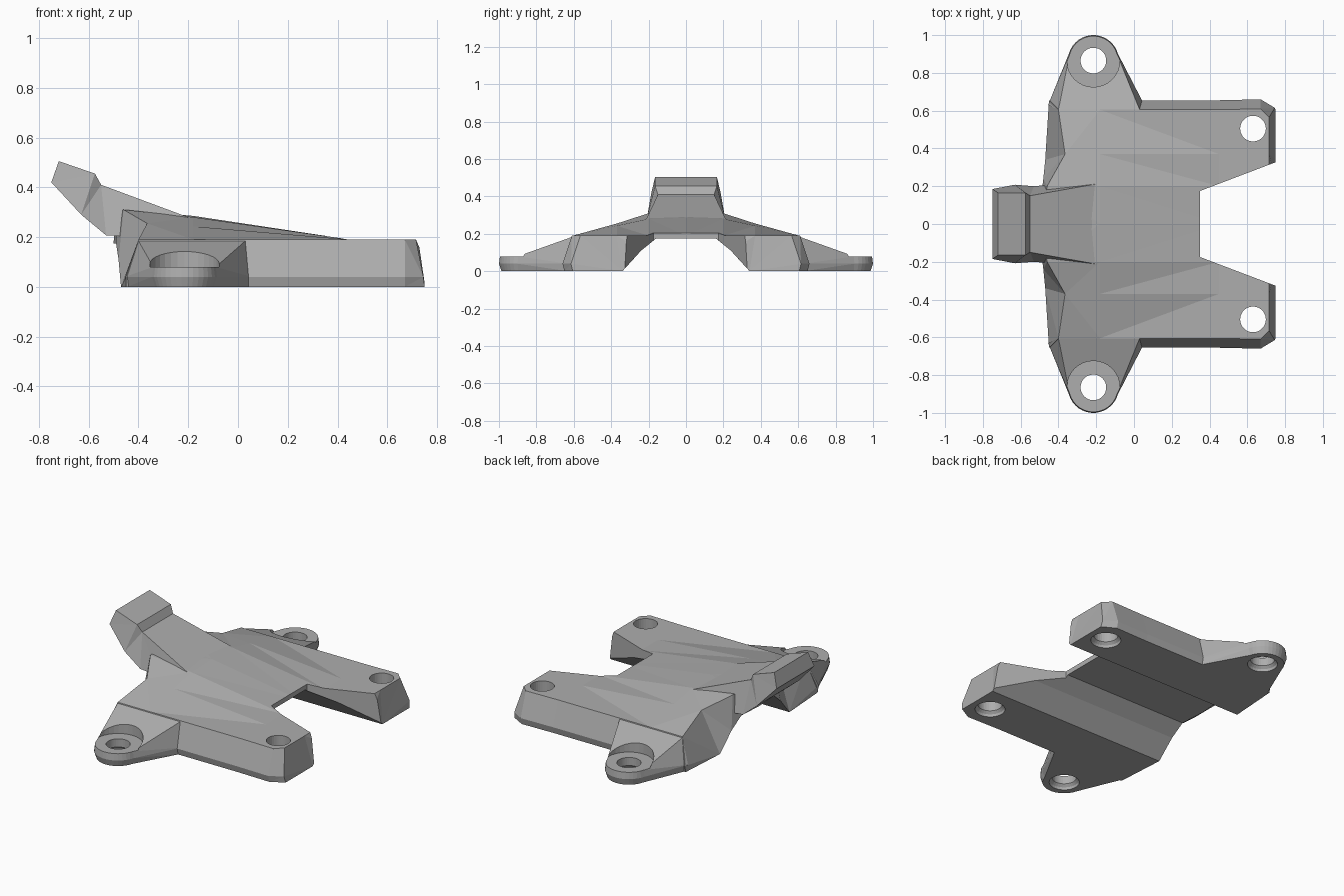
import bpy, bmesh, math

cube = bpy.data.objects.get("Cube")
if cube:
    bpy.data.objects.remove(cube, do_unlink=True)

grey = bpy.data.materials.new("light_grey")
grey.use_nodes = True
colour = (0.42, 0.42, 0.42, 1)
grey.diffuse_color = colour
grey.node_tree.nodes["Principled BSDF"].inputs["Base Color"].default_value = colour


def make(name, bm):
    bmesh.ops.recalc_face_normals(bm, faces=bm.faces)
    mesh = bpy.data.meshes.new(name)
    bm.to_mesh(mesh)
    bm.free()
    mesh.materials.append(grey)
    ob = bpy.data.objects.new(name, mesh)
    bpy.context.scene.collection.objects.link(ob)
    return ob


def loft(name, rings):
    """Closed solid through rings that have equal point counts."""
    bm = bmesh.new()
    rows = [[bm.verts.new(p) for p in ring] for ring in rings]
    n = len(rows[0])
    for a, b in zip(rows, rows[1:]):
        for i in range(n):
            j = (i + 1) % n
            bm.faces.new((a[i], a[j], b[j], b[i]))
    bm.faces.new(rows[0])
    bm.faces.new(rows[-1])
    bmesh.ops.triangulate(bm, faces=[f for f in bm.faces if len(f.verts) == 4])
    return make(name, bm)


def combine(target, other, operation):
    mod = target.modifiers.new(operation, 'BOOLEAN')
    mod.operation, mod.solver, mod.object = operation, 'EXACT', other
    bpy.context.view_layer.objects.active = target
    bpy.ops.object.modifier_apply(modifier=mod.name)
    bpy.data.objects.remove(other, do_unlink=True)


def circle(x, y, z, r, n=32):
    return [(x + r * math.cos(math.tau * i / n), y + r * math.sin(math.tau * i / n), z)
            for i in range(n)]


# Body: half cross-sections from the channel ceiling round to the top ridge
def section(xs, outer, top):
    under = [(0, .175), (.16, .175), (.24, .11), (.34, 0)]
    side = [(outer - .01, 0), (outer, .04), (outer - .05, .19)]
    crown = list(zip((.37, .2, 0), top))
    pts = under + side + crown
    if not isinstance(xs, list):
        xs = [xs] * len(pts)
    return [(x, y, z) for x, (y, z) in zip(xs, pts)]


back_edge = [-.5, -.49, -.48, -.47, -.45, -.45, -.4, -.365, -.46, -.49]
front_edge = [.75, .75, .75, .75, .75, .745, .715, .715, .715, .715]
stations = [section(back_edge, .655, (.255, .31, .31)),
            section(-.18, .655, (.243, .28, .285)),
            section(.45, .655, (.19, .19, .19)),
            section(.67, .66, (.19, .19, .19)),
            section(front_edge, .615, (.19, .19, .19))]
bm = bmesh.new()
rows = [[bm.verts.new(p) for p in s] for s in stations]
for a, b in zip(rows, rows[1:]):
    for i in range(len(a) - 1):
        bm.faces.new((a[i], a[i + 1], b[i + 1], b[i]))
for row in (rows[0], rows[-1]):
    for ids in ((0, 1, 8, 9), (1, 2, 7, 8), (2, 3, 7), (3, 6, 7), (3, 4, 5, 6)):
        bm.faces.new([row[i] for i in ids])
geom = bmesh.ops.duplicate(bm, geom=bm.verts[:] + bm.edges[:] + bm.faces[:])["geom"]
for v in geom:
    if isinstance(v, bmesh.types.BMVert):
        v.co.y *= -1
bmesh.ops.remove_doubles(bm, verts=bm.verts, dist=.0005)
bmesh.ops.triangulate(bm, faces=bm.faces)
body = make("bracket_body", bm)

# Tapered notch between the two prongs
outline = [(.35, -.175), (.85, -.365), (.85, .365), (.35, .175)]
combine(body, loft("notch_cutter", [[(x, y, z) for x, y in outline] for z in (-.1, .5)]),
        'DIFFERENCE')

# Raised arm with a flared end block: top and bottom (x, z, half width)
arm_sections = [((-.72, .505, .165), (-.75, .42, .185)),
                ((-.575, .455, .165), (-.63, .29, .208)),
                ((-.55, .41, .15), (-.53, .207, .2)),
                ((-.2, .28, .212), (-.4, .2, .212))]
rings = []
for (tx, tz, tw), (bx, bz, bw) in arm_sections:
    rings.append([(tx, -tw, tz), (tx, tw, tz), (bx, bw, bz), (bx, -bw, bz)])
combine(body, loft("arm", rings), 'UNION')

# Side ears with a rounded end, sloping top and round flat seat
EX, EY = -.215, .865


def ear_ring(side, left, right, base, radius, z_base, z_tip):
    tip = [(EX + radius * math.cos(math.radians(a)),
            side * (EY + radius * math.sin(math.radians(a))), z_tip)
           for a in range(15, 166, 10)]
    return [(left, side * base, z_base), (right, side * base, z_base)] + tip


for side in (1, -1):
    ear = loft("ear", [ear_ring(side, -.445, .05, .63, .122, 0, 0),
                       ear_ring(side, -.455, .055, .63, .135, .04, .04),
                       ear_ring(side, -.4, .03, .605, .13, .185, .08)])
    seat = loft("seat_cutter", [circle(EX, side * EY, z, .14) for z in (.08, .4)])
    combine(ear, seat, 'DIFFERENCE')
    combine(body, ear, 'UNION')

# Screw holes, widened at the underside
for x, y in ((EX, EY), (.63, .505)):
    for side in (1, -1):
        hole = loft("hole_cutter", [circle(x, side * y, z, r) for z, r in
                                    ((-.02, .088), (.015, .082), (.03, .068), (.5, .068))])
        combine(body, hole, 'DIFFERENCE')

body.name = "mounting_bracket"
